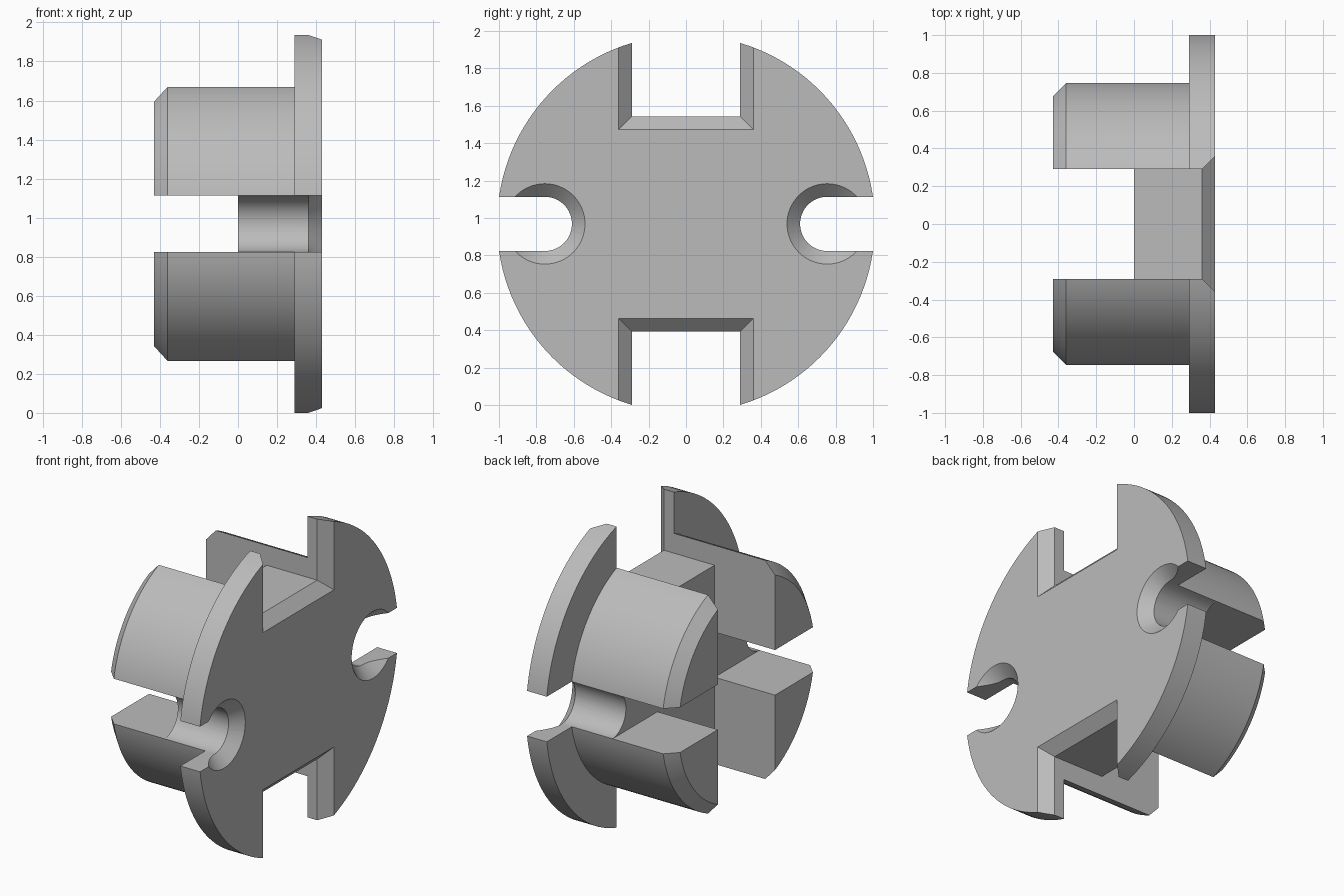
import bpy, bmesh
from math import cos, sin, pi

if "Cube" in bpy.data.objects:
    bpy.data.objects.remove(bpy.data.objects["Cube"], do_unlink=True)

MID = 0.968      # height of the axis, which runs along x
SLOT = 0.29      # half width of the wide slots
NOTCH = 0.145    # half width of the narrow notches


def loft(name, sections):
    """Closed solid through (x, ring) sections; rings are (y, z) about the axis."""
    bm = bmesh.new()
    rings = [[bm.verts.new((x, y, z + MID)) for y, z in ring] for x, ring in sections]
    n = len(rings[0])
    for a, b in zip(rings, rings[1:]):
        for i in range(n):
            j = (i + 1) % n
            bm.faces.new((a[i], a[j], b[j], b[i]))
    bm.faces.new(rings[0])
    bm.faces.new(rings[-1])
    bmesh.ops.recalc_face_normals(bm, faces=bm.faces)
    mesh = bpy.data.meshes.new(name)
    bm.to_mesh(mesh)
    bm.free()
    obj = bpy.data.objects.new(name, mesh)
    bpy.context.collection.objects.link(obj)
    return obj


def circle(r, y=0.0, n=128):
    return [(y + r * cos(2 * pi * i / n), r * sin(2 * pi * i / n)) for i in range(n)]


def rect(y0, y1, z0, z1):
    return [(y0, z0), (y1, z0), (y1, z1), (y0, z1)]


def notch_ring(side, n=32):
    """U shape, rounded toward the axis and open at the rim."""
    arc = [(side * (0.755 - NOTCH * sin(pi * i / n)), NOTCH * cos(pi * i / n))
           for i in range(n + 1)]
    return arc + [(side * 1.2, -NOTCH), (side * 1.2, NOTCH)]


# Turned body: chamfered hub and wide flange
plug = loft("slotted_flange_plug", [
    (-0.43, circle(0.69)), (-0.36, circle(0.76)), (0.29, circle(0.76)),
    (0.29, circle(1.01)), (0.43, circle(1.01))])

# Crossed slots that split the hub into four lobes
cutters = [
    loft("wide_slot_cutter", [(x, rect(-SLOT, SLOT, -1.2, 1.2)) for x in (-0.6, 0)]),
    loft("narrow_slot_cutter", [(x, rect(-1.2, 1.2, -NOTCH, NOTCH)) for x in (-0.6, 0)]),
]
for s in (-1, 1):
    # Rectangular rim slot and its chamfer on the outer face
    cutters.append(loft("rim_slot_cutter", [
        (x, rect(-SLOT, SLOT, s * 0.575, s * 1.3)) for x in (-0.1, 0.6)]))
    cutters.append(loft("rim_chamfer_cutter", [
        (x, rect(-w, w, s * (0.865 - w), s * 1.3)) for x, w in ((0.34, 0.27), (0.46, 0.39))]))
    # Rounded side notch and its countersink
    cutters.append(loft("side_notch_cutter", [(x, notch_ring(s)) for x in (-0.1, 0.6)]))
    cutters.append(loft("countersink_cutter", [
        (x, circle(r, s * 0.755, 64)) for x, r in ((0.34, 0.125), (0.46, 0.245))]))

bpy.ops.object.select_all(action='DESELECT')
bpy.context.view_layer.objects.active = plug
plug.select_set(True)
for cutter in cutters:
    cutter.hide_render = True
    mod = plug.modifiers.new("cut", 'BOOLEAN')
    mod.operation = 'DIFFERENCE'
    mod.solver = 'EXACT'
    mod.object = cutter
    bpy.ops.object.modifier_apply(modifier=mod.name)
for cutter in cutters:
    bpy.data.objects.remove(cutter, do_unlink=True)

# Plain grey finish
grey = bpy.data.materials.new("plain_grey")
grey.use_nodes = True
colour = (0.5, 0.5, 0.5, 1)
grey.diffuse_color = colour
grey.node_tree.nodes["Principled BSDF"].inputs["Base Color"].default_value = colour
plug.data.materials.clear()
plug.data.materials.append(grey)
bpy.ops.object.shade_smooth_by_angle(angle=pi / 6)
